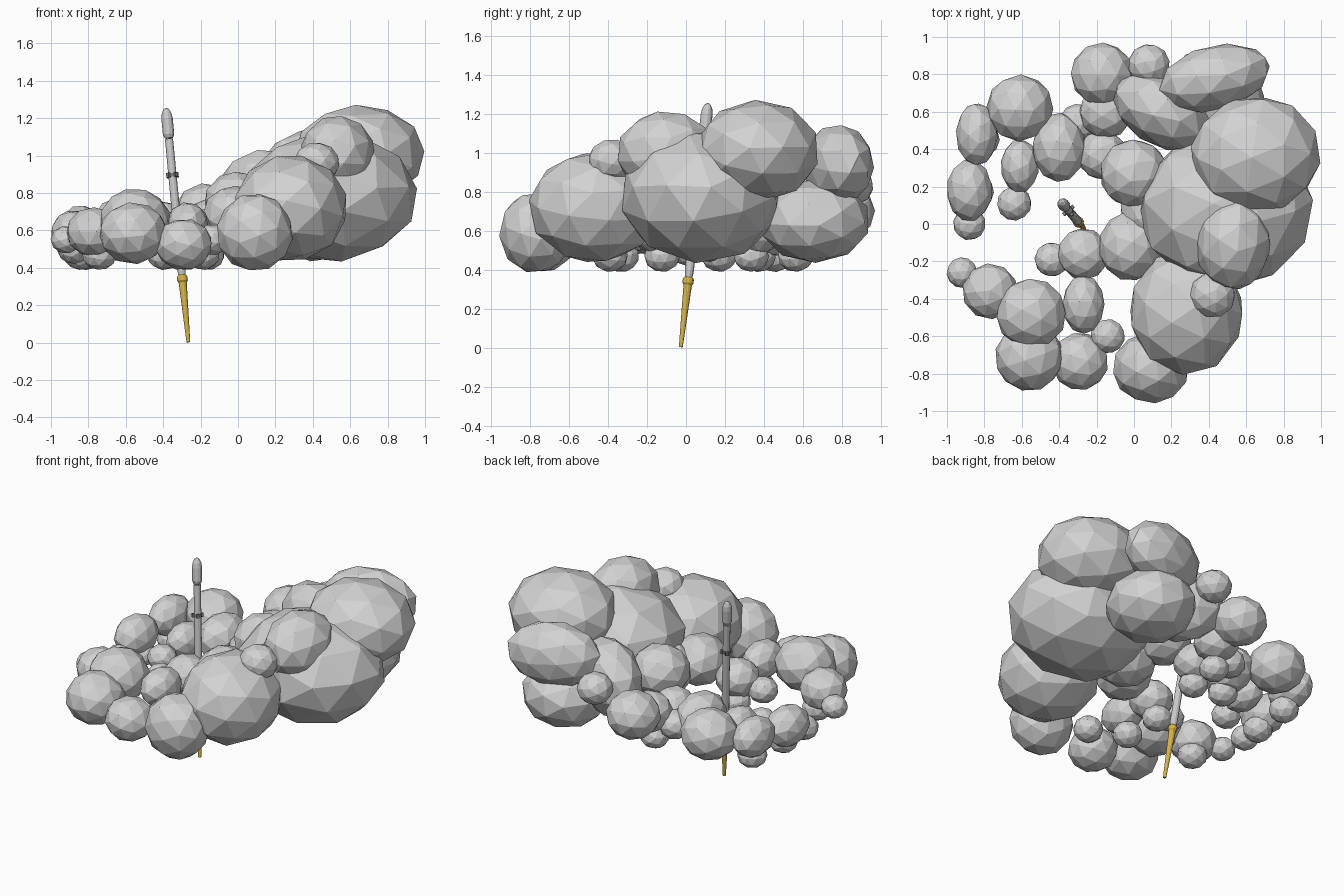
import bpy, bmesh, math, random
from mathutils import Vector, Matrix, Euler

if "Cube" in bpy.data.objects:
    bpy.data.objects.remove(bpy.data.objects["Cube"])

random.seed(4)


def material(name, rgb):
    m = bpy.data.materials.new(name)
    m.diffuse_color = (*rgb, 1)
    m.use_nodes = True
    m.node_tree.nodes["Principled BSDF"].inputs["Base Color"].default_value = m.diffuse_color
    return m


SMOKE = material("smoke grey", (0.65, 0.65, 0.65))
HULL = material("hull grey", (0.60, 0.60, 0.61))
DARK = material("dark grey", (0.20, 0.20, 0.21))
FLAME = material("flame gold", (0.68, 0.46, 0.07))


def finish(bm, name, mat):
    bmesh.ops.recalc_face_normals(bm, faces=bm.faces)
    me = bpy.data.meshes.new(name)
    bm.to_mesh(me)
    bm.free()
    me.materials.append(mat)
    ob = bpy.data.objects.new(name, me)
    bpy.context.collection.objects.link(ob)
    return ob


def puff(name, x, y, z, rx, ry, rz, turn=0):
    """Low-poly smoke ball, squashed to the given radii, turned about z."""
    bm = bmesh.new()
    bmesh.ops.create_icosphere(bm, subdivisions=2, radius=1.03)
    spin = Euler([random.uniform(0, 6.28) for _ in range(3)]).to_matrix().to_4x4()
    m = (Matrix.Translation((x, y, z)) @ Matrix.Rotation(math.radians(turn), 4, 'Z')
         @ Matrix.Diagonal((rx, ry, rz, 1)) @ spin)
    bmesh.ops.transform(bm, matrix=m, verts=bm.verts)
    finish(bm, name, SMOKE)


# Large smoke masses on the right: centre, radii and optional turn
masses = [
    (0.65, 0.37, 1.01, 0.34, 0.31, 0.255),
    (0.49, 0.08, 0.78, 0.46, 0.41, 0.34),
    (0.28, -0.47, 0.72, 0.30, 0.33, 0.28),
    (0.09, -0.77, 0.59, 0.20, 0.185, 0.205),
    (0.53, -0.10, 1.00, 0.20, 0.25, 0.21),
    (0.43, 0.78, 0.94, 0.30, 0.17, 0.20, 14),
    (0.42, 0.66, 0.65, 0.27, 0.28, 0.21),
    (0.15, 0.60, 0.79, 0.28, 0.18, 0.24, -30),
]
for i, p in enumerate(masses):
    puff(f"smoke_mass_{i + 1}", *p)

# Smaller puffs around the launch gap: x, y, z, radius and optional stretch in y
ring = [
    (0.42, -0.38, 0.96, 0.12), (0.00, 0.27, 0.75, 0.18), (-0.02, -0.12, 0.68, 0.165, 1.1),
    (-0.17, 0.80, 0.70, 0.165), (-0.15, 0.60, 0.64, 0.14), (0.08, 0.85, 0.83, 0.11),
    (-0.27, -0.16, 0.61, 0.135), (-0.44, -0.19, 0.56, 0.09), (-0.27, -0.43, 0.63, 0.11, 1.4),
    (-0.55, -0.48, 0.655, 0.185), (-0.56, -0.71, 0.585, 0.18), (-0.29, -0.735, 0.525, 0.15),
    (-0.14, -0.60, 0.55, 0.09), (-0.77, -0.36, 0.59, 0.145), (-0.92, -0.26, 0.55, 0.08),
    (-0.88, 0.18, 0.58, 0.12, 1.35), (-0.88, 0, 0.5, 0.085), (-0.84, 0.48, 0.61, 0.11, 1.5),
    (-0.61, 0.62, 0.62, 0.175), (-0.40, 0.41, 0.61, 0.14, 1.3), (-0.61, 0.31, 0.57, 0.10, 1.4),
    (-0.64, 0.11, 0.52, 0.09), (-0.17, 0.37, 0.60, 0.13), (-0.30, 0.54, 0.57, 0.1),
    (0.12, 0.06, 0.66, 0.19),
]
for i, (x, y, z, r, *stretch) in enumerate(ring):
    ry = r * (stretch[0] if stretch else 1)
    puff(f"smoke_puff_{i + 1}", x, y, z, r, ry, 0.45 * (r + ry))
    # little lump tucked under the outer puffs, towards the gap
    if 0.10 < r < 0.15 and z < 0.65:
        d = Vector((-0.35 - x, 0.05 - y)).normalized() * 0.04
        puff(f"smoke_lump_{i + 1}", x + d.x, y + d.y, 0.47, 0.09, 0.09, 0.08)

# Leaning rocket axis, from the flame tip to the nose
BASE, TOP = Vector((-0.265, -0.027, 0.0)), Vector((-0.385, 0.113, 1.258))
AXIS = (TOP - BASE).normalized()
LEAN = Matrix.Translation(BASE) @ AXIS.to_track_quat('Z', 'Y').to_matrix().to_4x4()


def lathe(name, profile, mat, sides=12):
    """Turn (radius, height) points around the rocket axis, closing the ends."""
    bm = bmesh.new()
    rings = [[bm.verts.new((r * math.cos(2 * math.pi * k / sides),
                            r * math.sin(2 * math.pi * k / sides), h))
              for k in range(sides)] for r, h in profile]
    for a, b in zip(rings, rings[1:]):
        for k in range(sides):
            n = (k + 1) % sides
            bm.faces.new((a[k], a[n], b[n], b[k]))
    bm.faces.new(rings[0][::-1])
    bm.faces.new(rings[-1])
    bmesh.ops.transform(bm, matrix=LEAN, verts=bm.verts)
    return finish(bm, name, mat)


lathe("flame", [(0.010, 0.003), (0.013, 0.08), (0.022, 0.325),
                (0.029, 0.335), (0.029, 0.355), (0.022, 0.365)], FLAME)
lathe("rocket_body", [(0.020, 0.365), (0.024, 0.40), (0.022, 1.10)], HULL)
lathe("band", [(0.026, 0.895), (0.026, 0.915)], DARK)
lathe("nose_fairing", [(0.022, 1.105), (0.031, 1.125), (0.031, 1.21), (0.026, 1.24),
                       (0.016, 1.26), (0.005, 1.268)], HULL)

# Four small steering fins at the band
for k in range(4):
    bm = bmesh.new()
    bmesh.ops.create_cube(bm, size=1)
    m = (LEAN @ Matrix.Rotation(k * math.pi / 2, 4, 'Z')
         @ Matrix.Translation((0.030, 0, 0.905)) @ Matrix.Diagonal((0.012, 0.018, 0.025, 1)))
    bmesh.ops.transform(bm, matrix=m, verts=bm.verts)
    finish(bm, f"steering_fin_{k + 1}", DARK)
